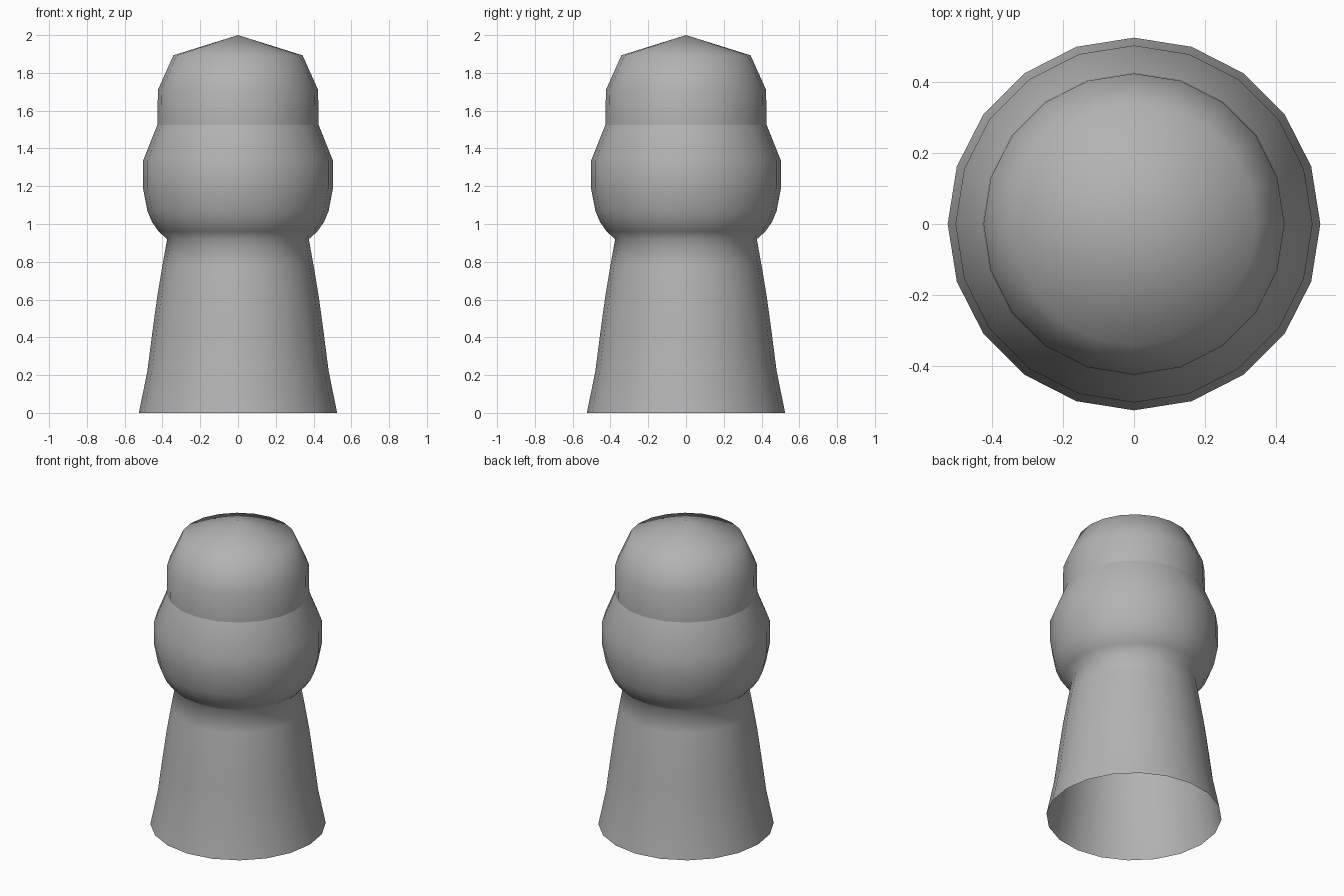
import bpy, bmesh, math

if "Cube" in bpy.data.objects:
    bpy.data.objects.remove(bpy.data.objects["Cube"])

SIDES = 20

grey = bpy.data.materials.new("plain grey")
grey.diffuse_color = (0.45, 0.45, 0.45, 1)
grey.use_nodes = True
grey.node_tree.nodes["Principled BSDF"].inputs["Base Color"].default_value = grey.diffuse_color


def lathe(name, profile):
    """Revolve (radius, height) points around z; a zero radius closes to a tip."""
    bm = bmesh.new()
    rings = []
    for r, z in profile:
        if r == 0:
            rings.append([bm.verts.new((0, 0, z))] * SIDES)
        else:
            rings.append([bm.verts.new((r * math.cos(2 * math.pi * i / SIDES),
                                        r * math.sin(2 * math.pi * i / SIDES), z))
                          for i in range(SIDES)])
    for low, high in zip(rings, rings[1:]):
        for i in range(SIDES):
            j = (i + 1) % SIDES
            corners = [low[i], low[j], high[j], high[i]]
            bm.faces.new(list(dict.fromkeys(corners))).smooth = True
    mesh = bpy.data.meshes.new(name)
    bm.to_mesh(mesh)
    bm.free()
    mesh.materials.append(grey)
    obj = bpy.data.objects.new(name, mesh)
    bpy.context.collection.objects.link(obj)
    return obj


# Flared hollow base running smoothly into the bulging middle
lathe("body", [(0.525, 0), (0.48, 0.22), (0.453, 0.43), (0.427, 0.62),
               (0.40, 0.78), (0.375, 0.92), (0.42, 0.96), (0.455, 1.01),
               (0.48, 1.07), (0.503, 1.19), (0.503, 1.335), (0.427, 1.525)])

# Rounded cap with a shallow pointed top, shaded apart from the body
lathe("cap", [(0.427, 1.525), (0.424, 1.71), (0.342, 1.893), (0, 2.0)])
